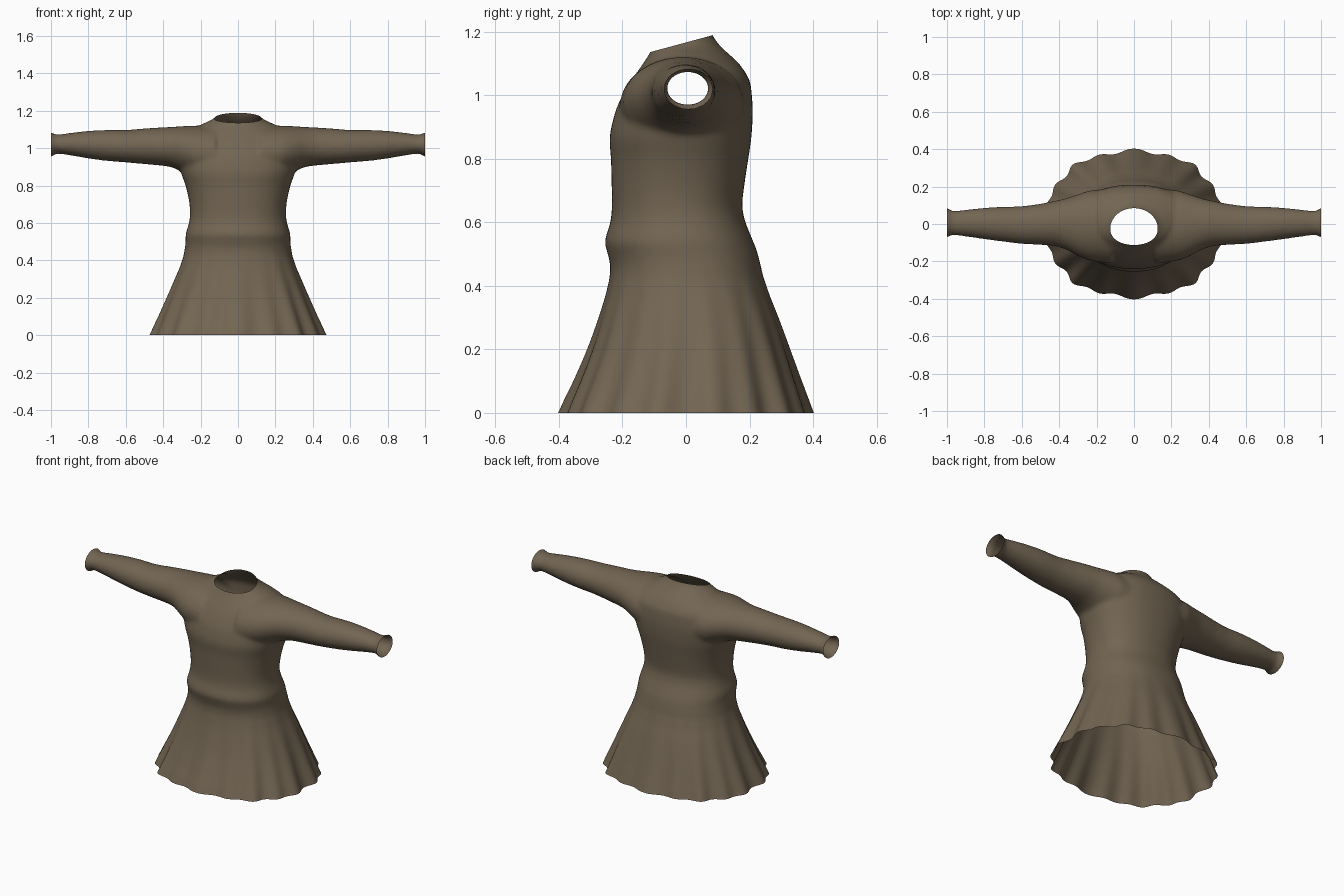
import bpy, bmesh, math
from mathutils import Vector

if "Cube" in bpy.data.objects:
    bpy.data.objects.remove(bpy.data.objects["Cube"])

cloth = bpy.data.materials.new("brown_cloth")
cloth.diffuse_color = (0.17, 0.13, 0.085, 1)
cloth.use_nodes = True
cloth.node_tree.nodes["Principled BSDF"].inputs["Base Color"].default_value = cloth.diffuse_color

# body rings: z, half width, front y, back y
BODY = [(-0.06, .50, -.415, .415), (0, .468, -.388, .388), (.1, .425, -.345, .355),
        (.2, .382, -.305, .322), (.3, .34, -.272, .288), (.4, .30, -.245, .252),
        (.46, .285, -.238, .236), (.5, .28, -.246, .226), (.54, .279, -.255, .211),
        (.6, .262, -.238, .187), (.65, .256, -.233, .177), (.72, .262, -.234, .184),
        (.8, .28, -.236, .196), (.87, .305, -.24, .206), (.95, .325, -.222, .21),
        (1.0, .32, -.2, .207), (1.05, .30, -.17, .199), (1.1, .25, -.135, .167),
        (1.13, .19, -.116, .135), (1.15, .145, -.105, .112), (1.17, .118, -.102, .096),
        (1.19, .112, -.1, .082), (1.26, .11, -.1, .08)]
# sleeve rings: x, front y, back y, low z, high z
SLEEVE = [(.12, -.21, .19, .80, 1.12), (.24, -.195, .178, .845, 1.12),
          (.30, -.17, .158, .875, 1.117), (.36, -.138, .138, .899, 1.113),
          (.42, -.118, .124, .908, 1.11), (.5, -.111, .108, .915, 1.105),
          (.6, -.106, .095, .924, 1.097), (.7, -.094, .092, .932, 1.097),
          (.8, -.081, .086, .945, 1.092), (.9, -.067, .076, .962, 1.081),
          (.96, -.060, .070, .970, 1.073), (.98, -.061, .073, .967, 1.075),
          (1.0, -.072, .088, .953, 1.085), (1.04, -.072, .088, .953, 1.085)]


def lerp_rings(rows, steps):
    """Resample rows with a Catmull-Rom curve."""
    out = []
    for i in range(len(rows) - 1):
        a, b = rows[max(i - 1, 0)], rows[i]
        c, d = rows[i + 1], rows[min(i + 2, len(rows) - 1)]
        for s in range(steps):
            t = s / steps
            out.append([b[k] + .5 * t * (c[k] - a[k] + t * (2*a[k] - 5*b[k] + 4*c[k] - d[k]
                        + t * (3 * (b[k] - c[k]) + d[k] - a[k]))) for k in range(len(b))])
            out[-1][0] = b[0] + t * (c[0] - b[0])
    return out + [list(rows[-1])]


def loft(bm, rings):
    """Closed tube through the rings of points."""
    loops = [[bm.verts.new(p) for p in ring] for ring in rings]
    n = len(loops[0])
    faces = [bm.faces.new((a[i], a[(i + 1) % n], b[(i + 1) % n], b[i]))
             for a, b in zip(loops, loops[1:]) for i in range(n)]
    faces += [bm.faces.new(loops[0][::-1]), bm.faces.new(loops[-1])]
    bmesh.ops.recalc_face_normals(bm, faces=faces)


def spow(v, e):
    return math.copysign(abs(v) ** e, v)


def body_ring(z, hx, yf, yb, n=192):
    # pleats fade out towards the waist
    fade = max(0, min(1, (.46 - z) / .46))
    pts = []
    for i in range(n):
        t = 2 * math.pi * i / n
        u = t - math.pi / 2
        k = 1 + fade * (.024 * math.cos(18 * u) + .014 * math.cos(10 * u))
        e = .88 if z < 1.1 else 1.0
        x = hx * spow(math.cos(t), e)
        y = spow(math.sin(t), e)
        mid = (yf + yb) / 2
        pts.append((x * k, mid + (yb - yf) / 2 * y * k, z))
    return pts


def sleeve_ring(side, x, yf, yb, lo, hi, n=64):
    return [(side * x, (yf + yb) / 2 + (yb - yf) / 2 * math.cos(2 * math.pi * i / n),
             (lo + hi) / 2 + (hi - lo) / 2 * math.sin(2 * math.pi * i / n)) for i in range(n)]


# body with skirt, and both sleeves
bm = bmesh.new()
loft(bm, [body_ring(*r) for r in lerp_rings(BODY, 3)])
for side in (-1, 1):
    loft(bm, [sleeve_ring(side, *r) for r in lerp_rings(SLEEVE, 3)])
mesh = bpy.data.meshes.new("tunic_dress")
bm.to_mesh(mesh)
bm.free()
dress = bpy.data.objects.new("tunic_dress", mesh)
bpy.context.collection.objects.link(dress)
bpy.context.view_layer.objects.active = dress
dress.select_set(True)

# fuse the parts into one skin and soften the armholes
m = dress.modifiers.new("fuse", 'REMESH')
m.mode = 'VOXEL'
m.voxel_size = .011
s = dress.modifiers.new("soften", 'SMOOTH')
s.factor = .5
s.iterations = 6
for name in ("fuse", "soften"):
    bpy.ops.object.modifier_apply(modifier=name)

# open the hem, the cuffs and the neck
bm = bmesh.new()
bm.from_mesh(dress.data)
for co, no in (((0, 0, 0), (0, 0, -1)), ((1, 0, 0), (1, 0, 0)), ((-1, 0, 0), (-1, 0, 0)),
               ((0, 0, 1.166), (0, -.27, 1))):
    bmesh.ops.bisect_plane(bm, geom=bm.verts[:] + bm.edges[:] + bm.faces[:], dist=1e-5,
                           plane_co=Vector(co), plane_no=Vector(no), clear_outer=True)
bm.to_mesh(dress.data)
bm.free()
dress.data.materials.clear()
dress.data.materials.append(cloth)
bpy.ops.object.shade_smooth_by_angle(angle=math.radians(50))
